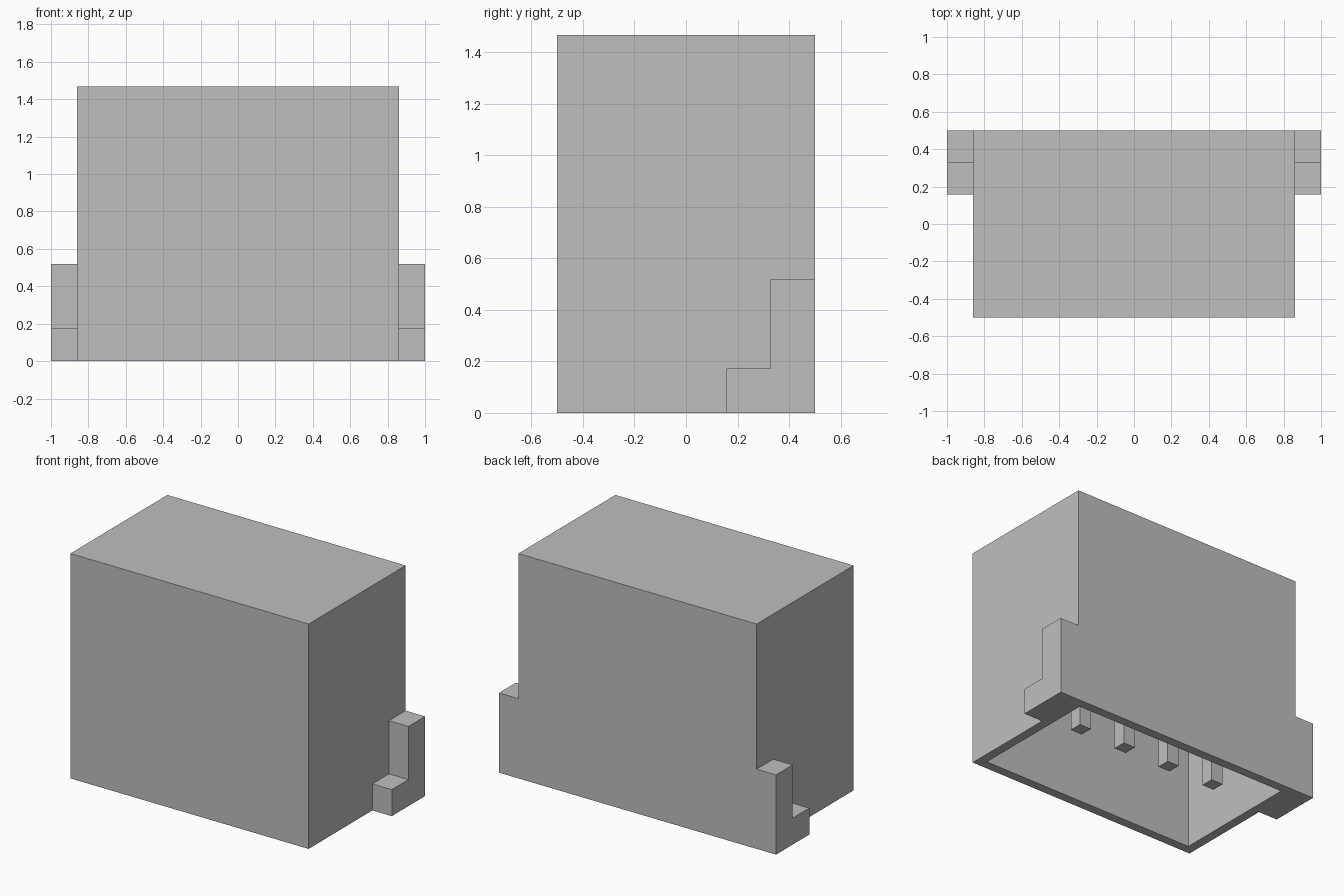
import bpy
import bmesh
from mathutils import Matrix, Vector

cube = bpy.data.objects.get("Cube")
if cube:
    bpy.data.objects.remove(cube, do_unlink=True)

HALF_X, HALF_Y, HEIGHT = 0.86, 0.5, 1.467
WALL = 0.087
CEILING = HEIGHT - WALL
PIN, PITCH, PIN_Y = 0.087, 0.348, 0.12

grey = bpy.data.materials.new("plain grey")
grey.use_nodes = True
GREY = (0.52, 0.52, 0.52, 1.0)
grey.diffuse_color = GREY
grey.node_tree.nodes["Principled BSDF"].inputs["Base Color"].default_value = GREY


def finish(name, bm):
    """Turn a bmesh into a grey flat-shaded object."""
    bmesh.ops.recalc_face_normals(bm, faces=bm.faces[:])
    mesh = bpy.data.meshes.new(name)
    bm.to_mesh(mesh)
    bm.free()
    mesh.materials.append(grey)
    obj = bpy.data.objects.new(name, mesh)
    bpy.context.collection.objects.link(obj)
    return obj


def box(lo, hi):
    """Bmesh box between two corners."""
    lo, hi = Vector(lo), Vector(hi)
    bm = bmesh.new()
    bmesh.ops.create_cube(
        bm, size=1,
        matrix=Matrix.Translation((lo + hi) / 2) @ Matrix.Diagonal((*(hi - lo), 1)))
    return bm


# Housing: a box hollowed from the underside, leaving an even wall
bm = box((-HALF_X, -HALF_Y, 0), (HALF_X, HALF_Y, HEIGHT))
bm.normal_update()
bottom = min(bm.faces, key=lambda f: f.calc_center_median().z)
bmesh.ops.inset_region(bm, faces=[bottom], thickness=WALL)
cavity = bmesh.ops.extrude_face_region(bm, geom=[bottom])["geom"]
if bottom.is_valid:
    bmesh.ops.delete(bm, geom=[bottom], context='FACES_ONLY')
bmesh.ops.translate(bm, vec=(0, 0, CEILING),
                    verts=[v for v in cavity if isinstance(v, bmesh.types.BMVert)])
finish("housing", bm)

# Stepped mounting tabs at the lower back corners
PROFILE = [(0.157, 0), (0.5, 0), (0.5, 0.52), (0.328, 0.52), (0.328, 0.173), (0.157, 0.173)]
for side, name in ((1, "left_tab"), (-1, "right_tab")):
    bm = bmesh.new()
    face = bm.faces.new([bm.verts.new((side * HALF_X, y, z)) for y, z in PROFILE])
    tip = bmesh.ops.extrude_face_region(bm, geom=[face], use_keep_orig=True)["geom"]
    bmesh.ops.translate(bm, vec=(side * (1 - HALF_X), 0, 0),
                        verts=[v for v in tip if isinstance(v, bmesh.types.BMVert)])
    finish(name, bm)

# Four square contact pins hanging from the cavity ceiling
for i in range(4):
    x = (i - 1.5) * PITCH
    finish(f"contact_pin_{i + 1}",
           box((x - PIN / 2, PIN_Y - PIN / 2, 0.083), (x + PIN / 2, PIN_Y + PIN / 2, CEILING)))
